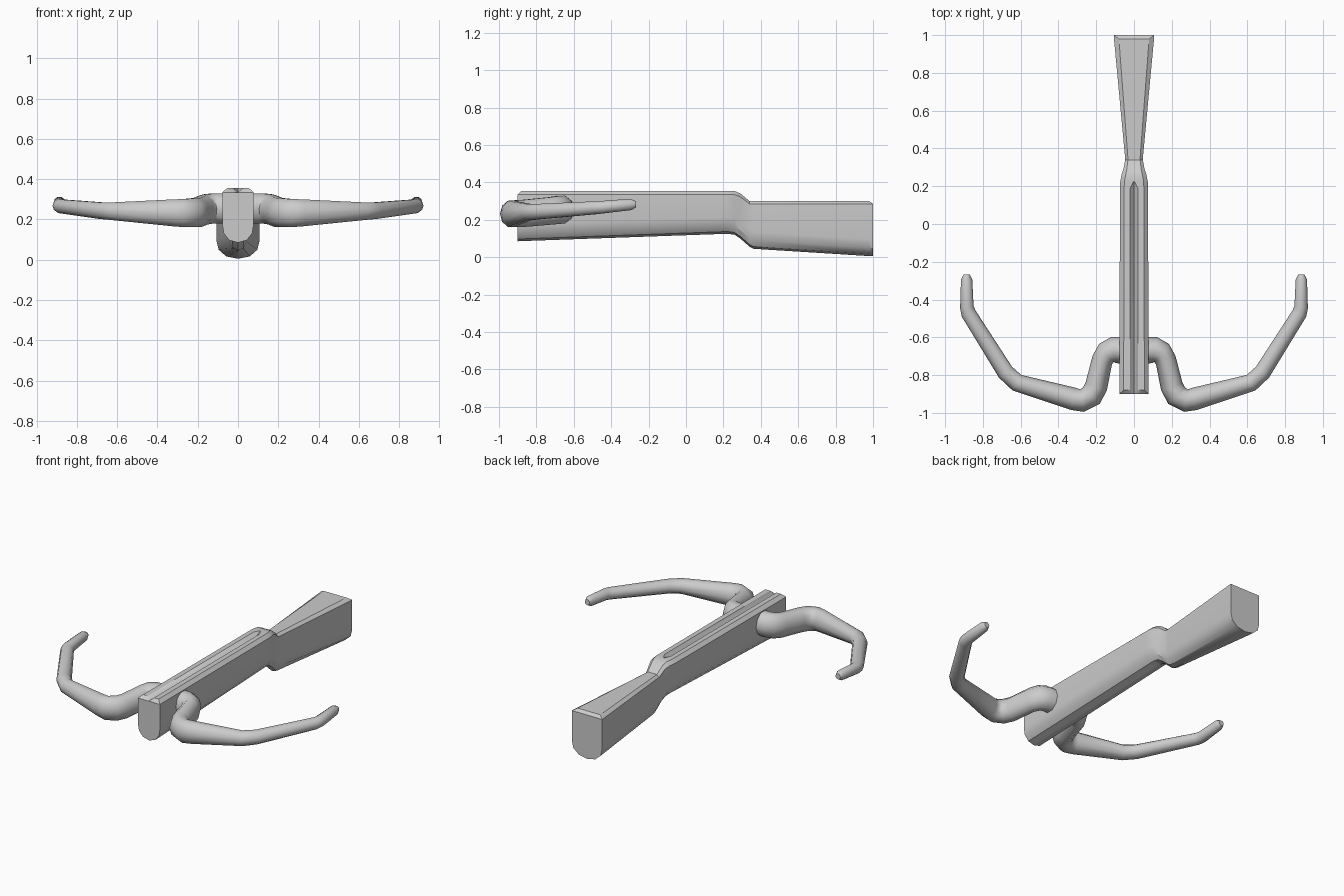
import bpy, bmesh, math
from mathutils import Vector

if "Cube" in bpy.data.objects:
    bpy.data.objects.remove(bpy.data.objects["Cube"])


def loft(name, rings, angle):
    """Skin a list of closed rings, cap both ends, smooth by angle."""
    bm = bmesh.new()
    vs = [[bm.verts.new(p) for p in ring] for ring in rings]
    n = len(rings[0])
    for a, b in zip(vs, vs[1:]):
        for i in range(n):
            j = (i + 1) % n
            bm.faces.new((a[i], a[j], b[j], b[i]))
    bm.faces.new(vs[0])
    bm.faces.new(vs[-1])
    bmesh.ops.remove_doubles(bm, verts=bm.verts, dist=0.0004)
    bmesh.ops.recalc_face_normals(bm, faces=bm.faces)
    me = bpy.data.meshes.new(name)
    bm.to_mesh(me)
    bm.free()
    ob = bpy.data.objects.new(name, me)
    bpy.context.collection.objects.link(ob)
    bpy.ops.object.select_all(action='DESELECT')
    ob.select_set(True)
    bpy.context.view_layer.objects.active = ob
    bpy.ops.object.shade_smooth_by_angle(angle=math.radians(angle))
    return ob


def stock_ring(y, top, bottom, w, inset, drop, groove_w, groove_d):
    """Rounded belly, straight sides, chamfered top with a V groove."""
    half = [(groove_w, top), (w - inset, top), (w, top - drop),
            (w, bottom + 0.09), (0.9 * w, bottom + 0.045),
            (0.55 * w, bottom + 0.012)]
    pts = [(0, top - groove_d)] + half + [(0, bottom)]
    pts += [(-x, z) for x, z in reversed(half)]
    return [(x, y, z) for x, z in pts]


# Stock: grooved rail, narrow wrist and flared butt
stock = loft("stock", [stock_ring(*s) for s in (
    (-0.90, 0.335, 0.085, 0.078, 0, 0, 0.022, 0),
    (-0.88, 0.355, 0.086, 0.078, 0.023, 0.02, 0.022, 0.02),
    (0.185, 0.355, 0.124, 0.074, 0.022, 0.02, 0.022, 0.02),
    (0.225, 0.355, 0.125, 0.073, 0.022, 0.02, 0.003, 0),
    (0.26, 0.354, 0.120, 0.066, 0.022, 0.02, 0.003, 0),
    (0.29, 0.341, 0.100, 0.056, 0.018, 0.018, 0.003, 0),
    (0.34, 0.300, 0.056, 0.047, 0.015, 0.015, 0.003, 0),
    (0.36, 0.300, 0.045, 0.048, 0.015, 0.015, 0.003, 0),
    (0.98, 0.300, 0.006, 0.106, 0.026, 0.015, 0.003, 0),
    (1.00, 0.285, 0.005, 0.107, 0, 0, 0.003, 0),
)], 30)

# Bow limb path: x, y, z, horizontal radius, vertical radius
path = [
    (0.04, -0.668, 0.255, 0.072, 0.078), (0.11, -0.668, 0.255, 0.070, 0.078),
    (0.145, -0.682, 0.253, 0.062, 0.078), (0.168, -0.72, 0.248, 0.056, 0.077),
    (0.20, -0.86, 0.235, 0.060, 0.076), (0.225, -0.908, 0.233, 0.062, 0.075),
    (0.275, -0.935, 0.232, 0.060, 0.073), (0.32, -0.926, 0.233, 0.060, 0.070),
    (0.62, -0.84, 0.241, 0.047, 0.046), (0.68, -0.785, 0.244, 0.045, 0.043),
    (0.875, -0.475, 0.265, 0.040, 0.036), (0.885, -0.44, 0.268, 0.036, 0.035),
    (0.886, -0.295, 0.282, 0.030, 0.032), (0.886, -0.268, 0.283, 0.017, 0.018)]

rings = []
for i, (x, y, z, r, rz) in enumerate(path):
    c = Vector((x, y, z))
    before = c - Vector(path[max(i - 1, 0)][:3])
    after = Vector(path[min(i + 1, len(path) - 1)][:3]) - c
    t = (before.normalized() + after.normalized()).normalized()
    side = t.cross(Vector((0, 0, 1))).normalized()
    up = side.cross(t)
    rings.append([c + side * r * math.cos(a) + up * rz * math.sin(a)
                  for a in (math.tau * k / 10 for k in range(10))])

# Pair of limbs mirrored across the stock
limbs = loft("bow_limbs", rings, 60)
mirror = limbs.modifiers.new("mirror", 'MIRROR')
mirror.use_axis[0] = True
